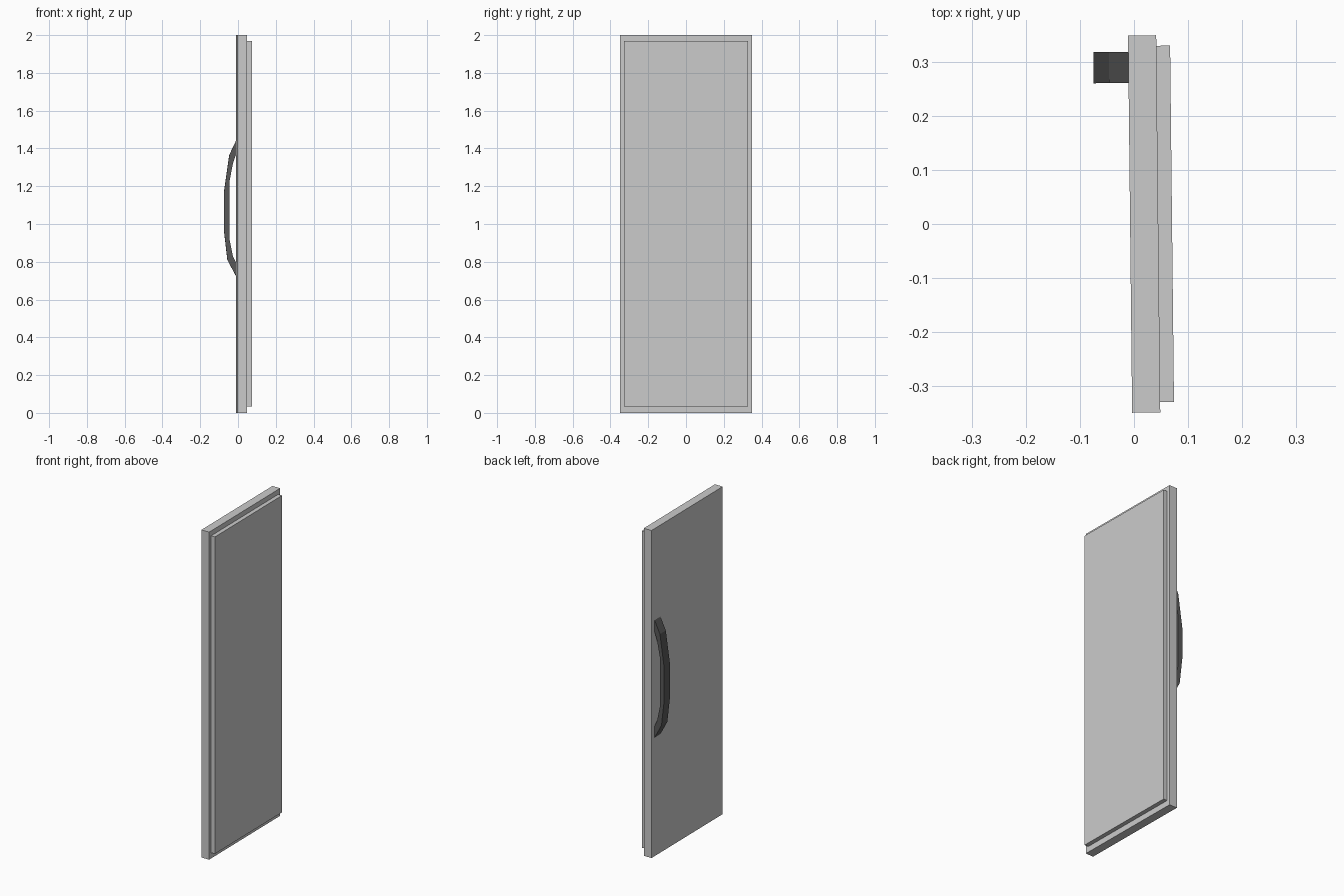
import bpy, bmesh
from mathutils import Matrix

if "Cube" in bpy.data.objects:
    bpy.data.objects.remove(bpy.data.objects["Cube"])

# The whole door is turned very slightly about the vertical axis
PLACE = Matrix.Translation((0.0188, 0, 0)) @ Matrix.Rotation(0.0108, 4, 'Z')


def finish(name, bm):
    bmesh.ops.recalc_face_normals(bm, faces=bm.faces)
    mesh = bpy.data.meshes.new(name)
    bm.to_mesh(mesh)
    bm.free()
    obj = bpy.data.objects.new(name, mesh)
    bpy.context.collection.objects.link(obj)
    obj.matrix_world = PLACE
    return obj


def box(name, lo, hi):
    bm = bmesh.new()
    bmesh.ops.create_cube(bm, size=1)
    for v in bm.verts:
        v.co = [(a + b) / 2 + c * (b - a) for a, b, c in zip(lo, hi, v.co)]
    return finish(name, bm)


# Door slab and the thinner raised panel on its inner side
box("door_panel", (-0.026, -0.3485, 0), (0.026, 0.3485, 2))
box("inner_panel", (0.026, -0.329, 0.035), (0.0515, 0.329, 1.97))

# Bowed handle: outer and inner (x, z) outline, joined by segments
outer = [(-0.024, 1.445), (-0.062, 1.365), (-0.0905, 1.165),
         (-0.0905, 0.97), (-0.072, 0.81), (-0.024, 0.72)]
inner = [(-0.024, 1.375), (-0.043, 1.32), (-0.061, 1.225),
         (-0.061, 0.92), (-0.043, 0.83), (-0.024, 0.79)]
Y0, Y1 = 0.261, 0.3185

bm = bmesh.new()
rings = []
for (ox, oz), (ix, iz) in zip(outer, inner):
    rings.append([bm.verts.new(p) for p in
                  ((ox, Y0, oz), (ox, Y1, oz), (ix, Y1, iz), (ix, Y0, iz))])
for a, b in zip(rings, rings[1:]):
    for i in range(4):
        j = (i + 1) % 4
        bm.faces.new((a[i], a[j], b[j], b[i]))
bm.faces.new(rings[0])
bm.faces.new(rings[-1])
handle = finish("handle", bm)

# Dark handle colour
dark = bpy.data.materials.new("dark_handle")
dark.diffuse_color = (0.1, 0.1, 0.1, 1)
dark.use_nodes = True
dark.node_tree.nodes["Principled BSDF"].inputs["Base Color"].default_value = dark.diffuse_color
handle.data.materials.append(dark)
